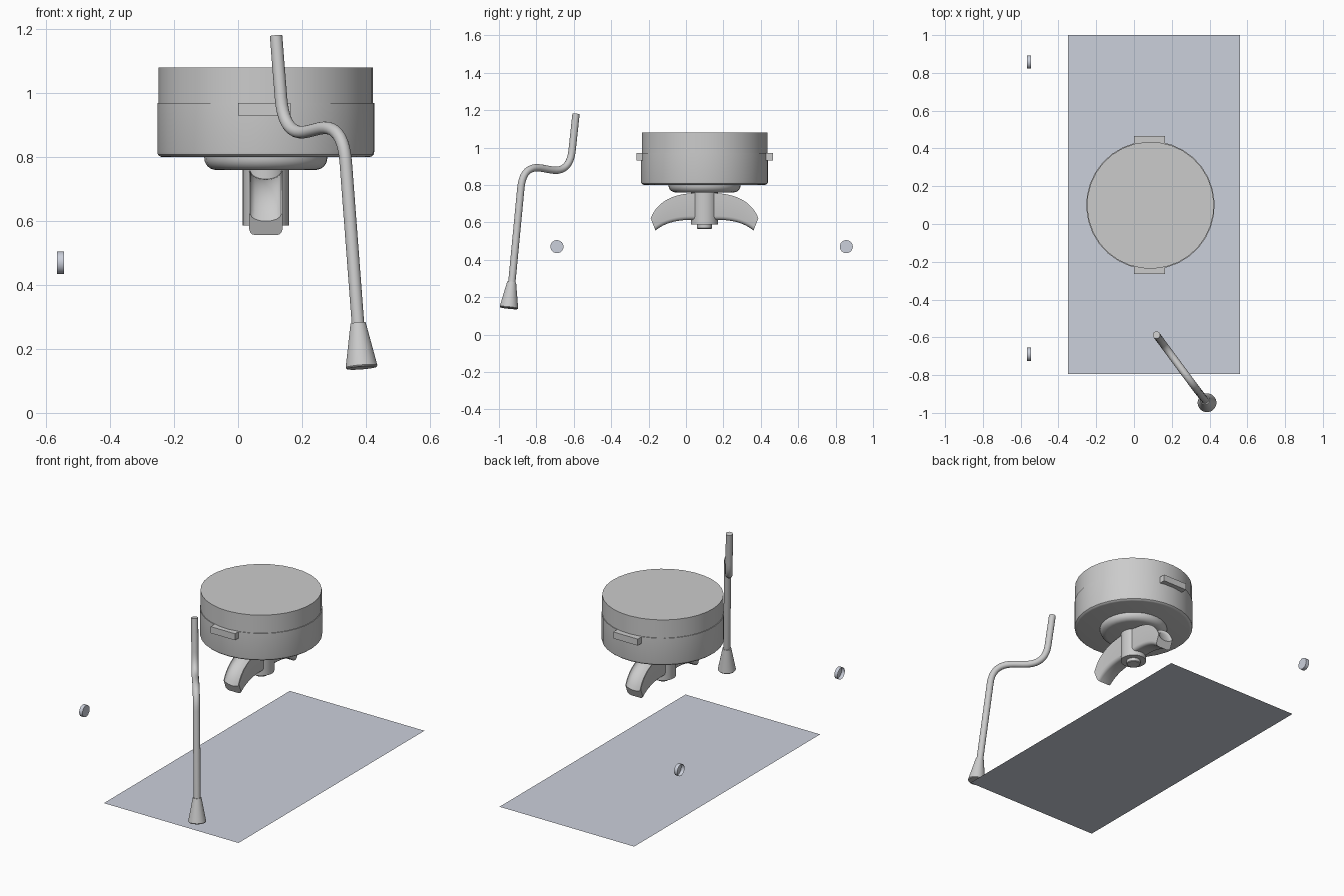
import bpy, bmesh, math
from mathutils import Vector

if "Cube" in bpy.data.objects:
    bpy.data.objects.remove(bpy.data.objects["Cube"])

CX, CY = 0.087, 0.099          # axis of the brew head


def finish(name, bm, smooth=True, mat=None, recalc=True):
    if recalc:
        bmesh.ops.recalc_face_normals(bm, faces=bm.faces)
    me = bpy.data.meshes.new(name)
    bm.to_mesh(me)
    bm.free()
    ob = bpy.data.objects.new(name, me)
    bpy.context.collection.objects.link(ob)
    if mat:
        me.materials.append(mat)
    if smooth:
        bpy.ops.object.select_all(action='DESELECT')
        ob.select_set(True)
        bpy.context.view_layer.objects.active = ob
        bpy.ops.object.shade_smooth_by_angle(angle=math.radians(35))
    return ob


def skin(bm, rings, cap_start=True, cap_end=True):
    """Bridge a list of closed point rings, optionally capping the ends."""
    loops = [[bm.verts.new(p) for p in r] for r in rings]
    n = len(loops[0])
    for a, b in zip(loops, loops[1:]):
        for i in range(n):
            j = (i + 1) % n
            bm.faces.new((a[i], a[j], b[j], b[i]))
    if cap_start:
        bm.faces.new(loops[0][::-1])
    if cap_end:
        bm.faces.new(loops[-1])


def circle(c, r, axis, n):
    axis = Vector(axis).normalized()
    u = axis.cross(Vector((0.8, 0.6, 0.0) if abs(axis.z) > 0.5 else (0, 0, 1))).normalized()
    v = axis.cross(u)
    return [Vector(c) + r * (math.cos(t) * u + math.sin(t) * v)
            for t in (2 * math.pi * i / n for i in range(n))]


def lathe(name, profile, n=32):
    bm = bmesh.new()
    skin(bm, [circle((CX, CY, z), r, (0, 0, 1), n) for r, z in profile])
    return finish(name, bm)


def bez(a, b, c, t):
    return (1 - t) ** 2 * Vector(a) + 2 * t * (1 - t) * Vector(b) + t * t * Vector(c)


blue_grey = bpy.data.materials.new("blue_grey")
blue_grey.diffuse_color = (0.6, 0.63, 0.71, 1)
blue_grey.use_nodes = True
blue_grey.node_tree.nodes["Principled BSDF"].inputs["Base Color"].default_value = blue_grey.diffuse_color

# flat tray at floor level
bm = bmesh.new()
bm.faces.new([bm.verts.new(p) for p in
              ((-0.35, -0.795, 0), (0.56, -0.795, 0), (0.56, 1, 0), (-0.35, 1, 0))])
finish("tray", bm, False, blue_grey, recalc=False)

# brew head: upper drum, lower drum with rounded bottom, filter dish
lathe("upper_drum", [(0.336, 0.96), (0.336, 1.08)])
lathe("lower_drum", [(0.322, 0.80), (0.331, 0.802), (0.338, 0.808), (0.34, 0.817), (0.34, 0.97)])
dish = [(0.155 + 0.038 * math.sin(a), 0.798 - 0.038 * math.cos(a))
        for a in (math.pi / 2 * i / 6 for i in range(7))]
lathe("filter_dish", dish + [(0.193, 0.805)])

# side lugs
for name, y0, y1 in (("front_lug", -0.265, -0.2), ("back_lug", 0.4, 0.466)):
    bm = bmesh.new()
    skin(bm, [[(0, y0, z), (0.165, y0, z), (0.165, y1, z), (0, y1, z)] for z in (0.93, 0.97)])
    finish(name, bm, False)

# spout column and bolt
lathe("spout_column", [(0.073, 0.587), (0.073, 0.765)])
lathe("spout_bolt", [(0.036, 0.565), (0.04, 0.569), (0.04, 0.59)], 24)


# curved pouring spouts with a grooved top and rounded underside
def spout(name, side):
    half = 0.052
    rings = []
    for k in range(13):
        t = k / 12
        top = bez((0.03, 0.757, 0), (0.235, 0.757, 0), (0.288, 0.622, 0), t)
        bot = bez((0.03, 0.612, 0), (0.185, 0.622, 0), (0.262, 0.556, 0), t)
        up = (top - bot).normalized()
        h = (top - bot).length
        sec = [(half, h)]
        # groove across the top
        groove = 0.024
        for i in range(9):
            a = math.pi * i / 8
            sec.append(((half - 0.004) * math.cos(a), h - groove * math.sin(a)))
        sec.append((-half, h))
        # rounded lower corners
        r = 0.02
        for sx, angs in ((-1, (0, 30, 60, 90)), (1, (90, 60, 30, 0))):
            for d in angs:
                a = math.radians(d)
                sec.append((sx * (half - r + r * math.cos(a)), r - r * math.sin(a)))
        ring = []
        for x, e in sec:
            p = bot + up * e
            ring.append((CX + x, CY + side * p.x, p.y))
        rings.append(ring)
    bm = bmesh.new()
    skin(bm, rings)
    finish(name, bm)


spout("front_spout", -1)
spout("back_spout", 1)

# bent steam pipe
P = [Vector(p) for p in ((0.119, -0.588, 1.18), (0.144, -0.622, 0.862),
                         (0.328, -0.871, 0.908), (0.377, -0.933, 0.26))]
path = [P[0]]
for i in (1, 2):
    a = P[i] + (P[i - 1] - P[i]).normalized() * 0.125
    b = P[i] + (P[i + 1] - P[i]).normalized() * 0.125
    path += [bez(a, P[i], b, k / 10) for k in range(11)]
path.append(P[3])
rings = []
bend_normal = (P[1] - P[0]).cross(P[2] - P[1]).normalized()
for i, p in enumerate(path):
    d = (path[min(i + 1, len(path) - 1)] - path[max(i - 1, 0)]).normalized()
    v = d.cross(bend_normal)
    rings.append([p + 0.0195 * (math.cos(t) * bend_normal + math.sin(t) * v)
                  for t in (2 * math.pi * k / 20 for k in range(20))])
bm = bmesh.new()
skin(bm, rings)
finish("steam_pipe", bm)

# flared tip on the pipe
a, b = Vector((0.376, -0.932, 0.281)), Vector((0.387, -0.947, 0.141))
bm = bmesh.new()
skin(bm, [circle(a.lerp(b, t), r, b - a, 24)
          for t, r in ((0, 0.024), (0.97, 0.05), (1, 0.047))])
finish("pipe_tip", bm)

# two shallow round buttons, open at the back
for name, y in (("front_button", -0.69), ("back_button", 0.857)):
    bm = bmesh.new()
    skin(bm, [circle((x, y, 0.47), 0.035, (1, 0, 0), 24) for x in (-0.566, -0.544)],
         cap_start=False)
    finish(name, bm, True, blue_grey)
